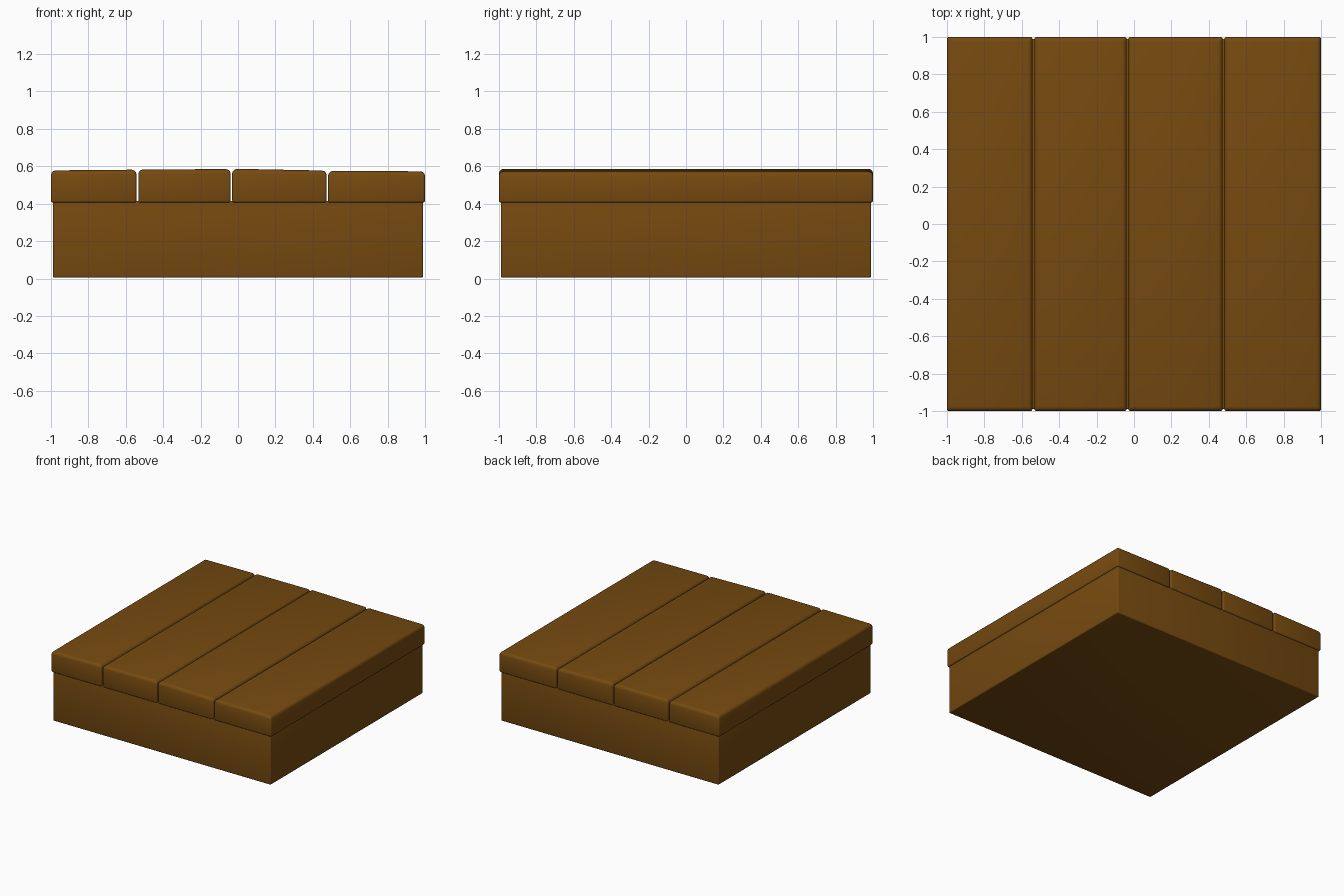
import bpy, bmesh

if "Cube" in bpy.data.objects:
    bpy.data.objects.remove(bpy.data.objects["Cube"])

wood = bpy.data.materials.new("brown wood")
wood.diffuse_color = (0.18, 0.068, 0.005, 1)
wood.use_nodes = True
wood.node_tree.nodes["Principled BSDF"].inputs["Base Color"].default_value = wood.diffuse_color


def block(name, x0, x1, y0, y1, z0, zl, zr, bevel, top_bevel):
    """Box whose top runs from height zl (left) to zr (right), with worn edges."""
    bm = bmesh.new()
    bmesh.ops.create_cube(bm, size=1)
    for v in bm.verts:
        right, back, top = (c > 0 for c in v.co)
        v.co = (x1 if right else x0, y1 if back else y0,
                (zr if right else zl) if top else z0)
    # softer rounding on the top rim, tighter on all other edges
    weight = bm.edges.layers.float.new("bevel_weight_edge")
    for e in bm.edges:
        is_top = all(v.co.z > z0 + 0.01 for v in e.verts)
        e[weight] = 1.0 if is_top else bevel / top_bevel
    me = bpy.data.meshes.new(name)
    bm.to_mesh(me)
    bm.free()
    me.materials.append(wood)
    ob = bpy.data.objects.new(name, me)
    bpy.context.collection.objects.link(ob)
    mod = ob.modifiers.new("worn edges", "BEVEL")
    mod.limit_method = "WEIGHT"
    mod.width = top_bevel
    mod.segments = 3
    bpy.ops.object.select_all(action="DESELECT")
    ob.select_set(True)
    bpy.context.view_layer.objects.active = ob
    bpy.ops.object.modifier_apply(modifier=mod.name)
    bpy.ops.object.shade_smooth_by_angle(angle=0.6)
    return ob


# Solid base
block("base", -0.99, 0.99, -0.99, 0.99, 0.005, 0.415, 0.415, 0.008, 0.008)

# Four slightly uneven planks: left, right, left top, right top
planks = [
    (-1.0, -0.543, 0.578, 0.582),
    (-0.533, -0.039, 0.583, 0.585),
    (-0.031, 0.474, 0.587, 0.577),
    (0.482, 1.0, 0.576, 0.573),
]
for i, (x0, x1, zl, zr) in enumerate(planks):
    block(f"plank_{i + 1}", x0, x1, -1.0, 1.0, 0.405, zl, zr, 0.012, 0.025)
